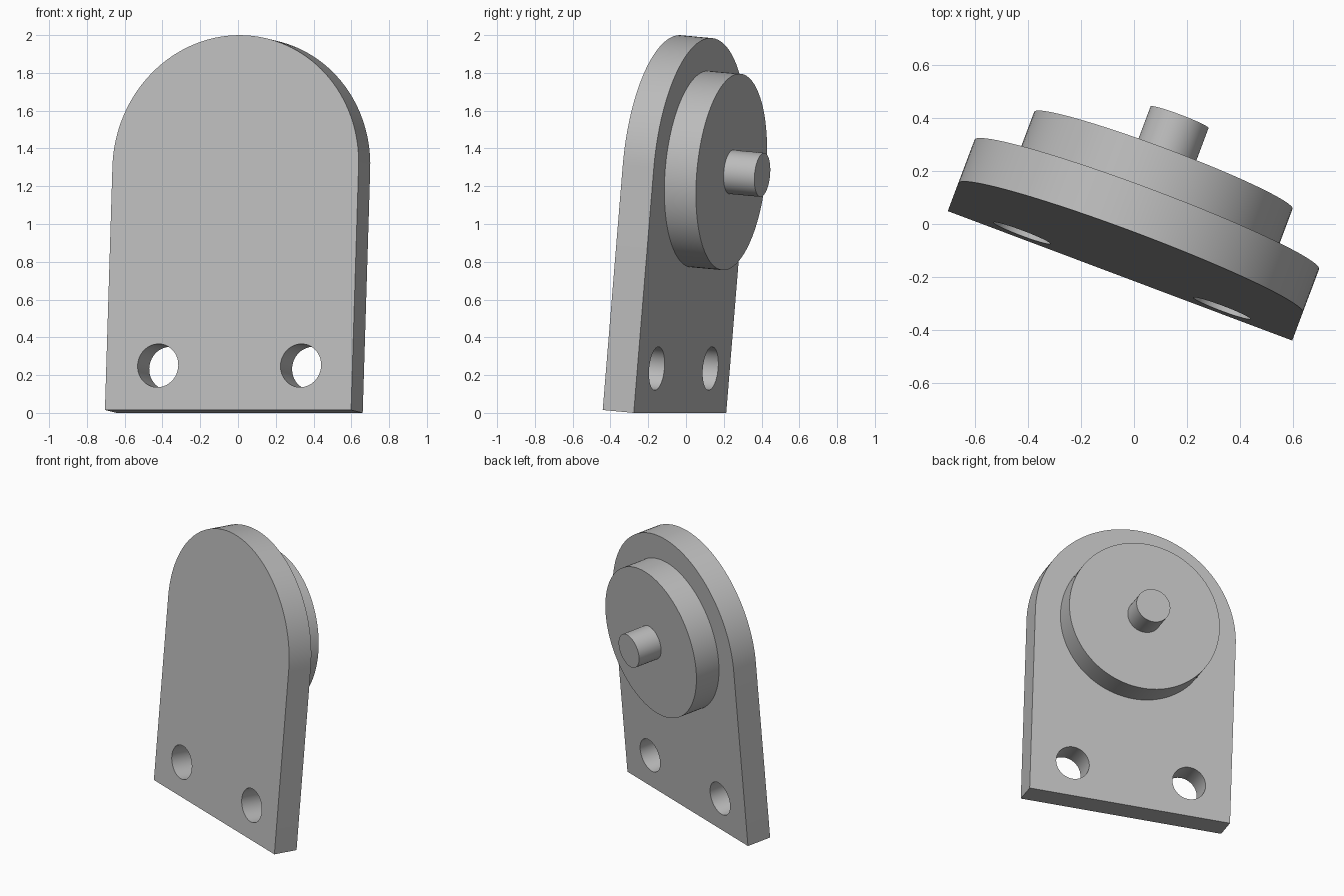
import bpy
import bmesh
from math import sin, cos, pi, radians
from mathutils import Matrix, Vector

cube = bpy.data.objects.get("Cube")
if cube:
    bpy.data.objects.remove(cube, do_unlink=True)

# Plate frame: x across, y through the thickness to the back, z up the plate
POSE = (Matrix.Translation((-0.053, -0.196, 0.0153))
        @ Matrix.Rotation(radians(-20.6), 4, "Z")
        @ Matrix.Rotation(radians(-5), 4, "X"))
HALF_WIDTH = 0.696
ARC_HEIGHT = 1.296
PLATE = 0.176
DISC_END = 0.355
PIN_END = 0.53

grey = bpy.data.materials.new("light grey")
grey.use_nodes = True
colour = (0.5, 0.5, 0.5, 1)
grey.diffuse_color = colour
grey.node_tree.nodes["Principled BSDF"].inputs["Base Color"].default_value = colour


def extrude_profile(name, points, y0, y1):
    """Solid made from an outline in the x-z plane, pushed from y0 to y1."""
    bm = bmesh.new()
    face = bm.faces.new([bm.verts.new((x, y0, z)) for x, z in points])
    new = bmesh.ops.extrude_face_region(bm, geom=[face])["geom"]
    moved = [v for v in new if isinstance(v, bmesh.types.BMVert)]
    bmesh.ops.translate(bm, verts=moved, vec=Vector((0, y1 - y0, 0)))
    bmesh.ops.recalc_face_normals(bm, faces=bm.faces)
    mesh = bpy.data.meshes.new(name)
    bm.to_mesh(mesh)
    bm.free()
    mesh.materials.append(grey)
    obj = bpy.data.objects.new(name, mesh)
    bpy.context.collection.objects.link(obj)
    obj.matrix_world = POSE
    return obj


def arc(x, z, radius, sweep, steps):
    return [(x + radius * cos(sweep * i / steps), z + radius * sin(sweep * i / steps))
            for i in range(steps + 1)]


def cylinder(name, x, z, radius, y0, y1, sides=96):
    return extrude_profile(name, arc(x, z, radius, 2 * pi, sides)[:-1], y0, y1)


# Round-topped plate
outline = [(-HALF_WIDTH, 0), (HALF_WIDTH, 0)] + arc(0, ARC_HEIGHT, HALF_WIDTH, pi, 64)
plate = extrude_profile("mounting_plate", outline, 0, PLATE)

# Two bolt holes through the plate
for side in (-1, 1):
    cutter = cylinder("hole_cutter", side * 0.404, 0.236, 0.115, -0.1, PLATE + 0.1, 64)
    cutter.hide_render = True
    hole = plate.modifiers.new("bolt_hole", "BOOLEAN")
    hole.operation = "DIFFERENCE"
    hole.solver = "EXACT"
    hole.object = cutter
    bpy.context.view_layer.objects.active = plate
    bpy.ops.object.modifier_apply(modifier=hole.name)
    bpy.data.objects.remove(cutter, do_unlink=True)

# Round boss and centre pin on the back
disc = cylinder("round_boss", 0, ARC_HEIGHT, 0.522, PLATE, DISC_END)
pin = cylinder("centre_pin", 0, ARC_HEIGHT, 0.117, DISC_END, PIN_END, 64)

# Smooth curved walls, sharp rims
bpy.ops.object.select_all(action="DESELECT")
for obj in (plate, disc, pin):
    obj.select_set(True)
bpy.context.view_layer.objects.active = plate
bpy.ops.object.shade_smooth_by_angle(angle=radians(30))
